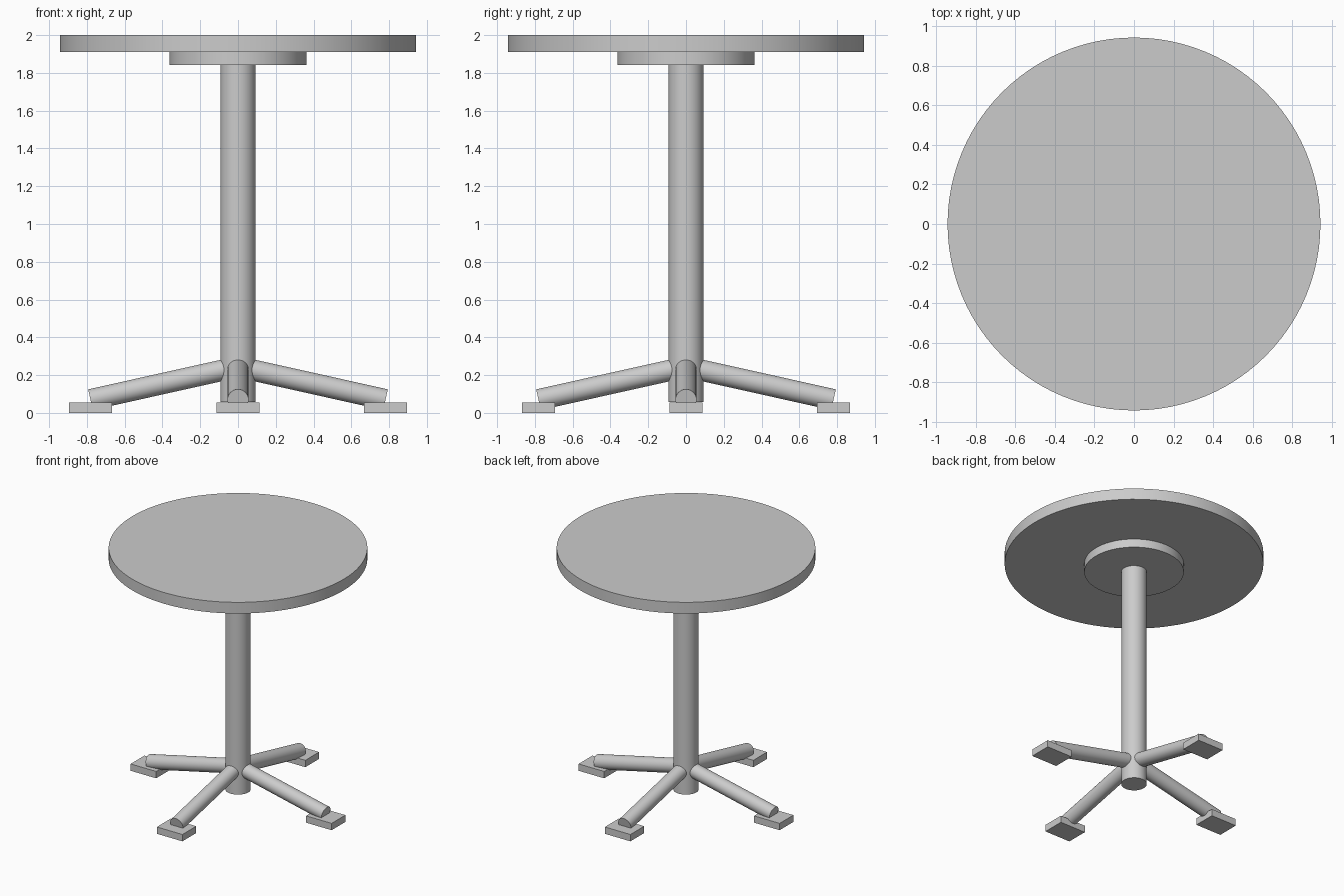
import bpy
from math import cos, sin, pi, radians
from mathutils import Vector

if "Cube" in bpy.data.objects:
    bpy.data.objects.remove(bpy.data.objects["Cube"])


def smooth():
    bpy.ops.object.shade_smooth_by_angle(angle=radians(35))


def cylinder(name, start, end, radius, sides):
    a, b = Vector(start), Vector(end)
    d = b - a
    bpy.ops.mesh.primitive_cylinder_add(
        vertices=sides, radius=radius, depth=d.length, location=(a + b) / 2,
        rotation=d.to_track_quat('Z', 'Y').to_euler())
    bpy.context.object.name = name
    smooth()


def box(name, center, size):
    bpy.ops.mesh.primitive_cube_add(size=1, location=center)
    ob = bpy.context.object
    ob.name = name
    ob.scale = size
    bpy.ops.object.transform_apply(location=False, rotation=False, scale=True)


# Round top, mounting plate and central column
cylinder("table_top", (0, 0, 1.91), (0, 0, 2.0), 0.943, 96)
cylinder("mounting_plate", (0, 0, 1.842), (0, 0, 1.91), 0.363, 64)
cylinder("column", (0, 0, 0.057), (0, 0, 1.842), 0.093, 48)

# Four sloping legs, each on a flat foot pad (all pads share one orientation)
for i, side in enumerate(("right", "back", "left", "front")):
    c, s = cos(i * pi / 2), sin(i * pi / 2)
    cylinder(side + "_leg", (0.04 * c, 0.04 * s, 0.235),
             (0.781 * c, 0.781 * s, 0.07), 0.056, 32)
    box(side + "_foot", (0.781 * c, 0.781 * s, 0.0275), (0.227, 0.175, 0.055))
